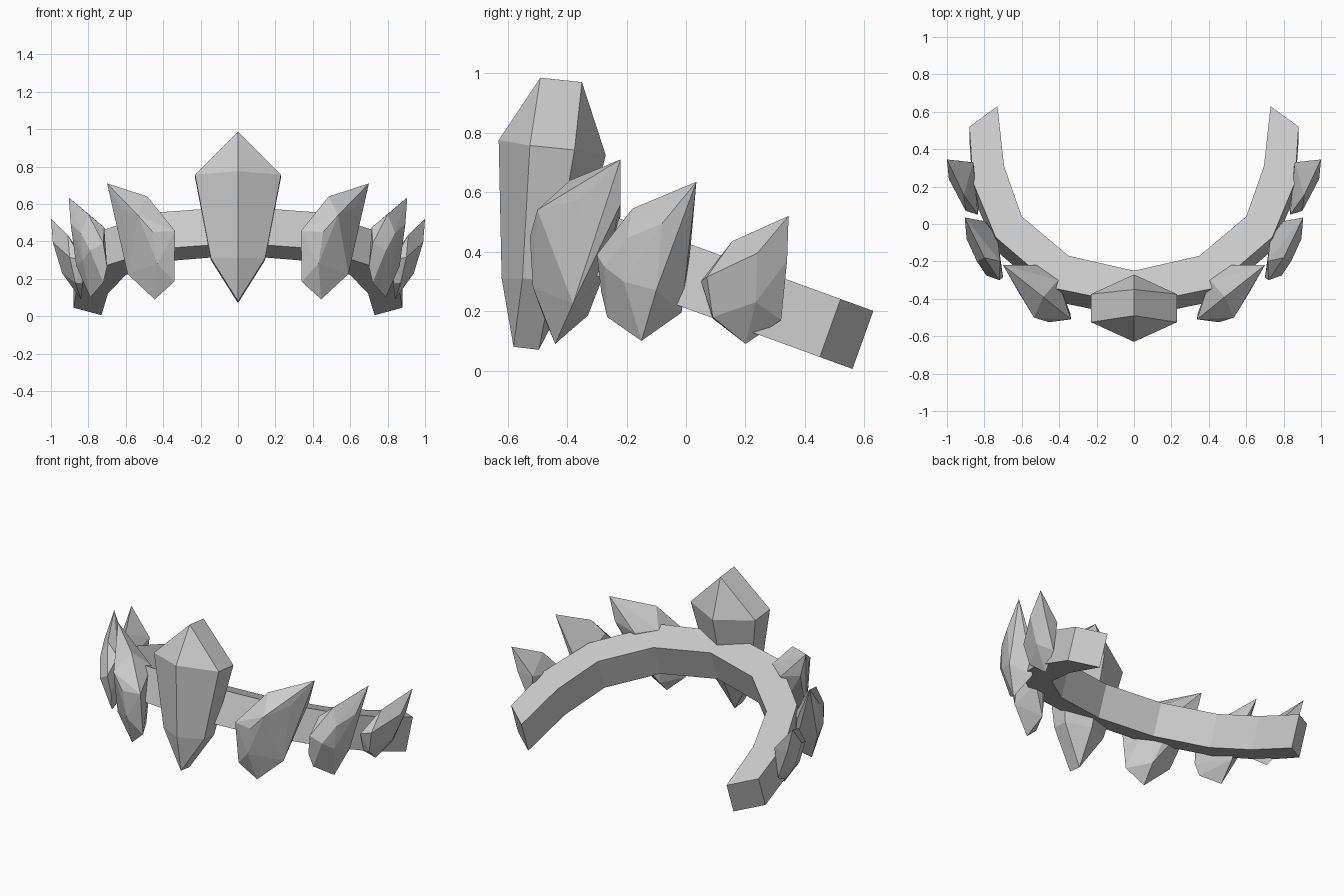
import bpy, bmesh

if "Cube" in bpy.data.objects:
    bpy.data.objects.remove(bpy.data.objects["Cube"])

grey = bpy.data.materials.new("stone_grey")
grey.diffuse_color = (0.6, 0.6, 0.6, 1)
grey.use_nodes = True
grey.node_tree.nodes["Principled BSDF"].inputs["Base Color"].default_value = grey.diffuse_color


def finish(name, bm):
    bmesh.ops.recalc_face_normals(bm, faces=bm.faces)
    mesh = bpy.data.meshes.new(name)
    bm.to_mesh(mesh)
    bm.free()
    mesh.materials.append(grey)
    obj = bpy.data.objects.new(name, mesh)
    bpy.context.collection.objects.link(obj)
    return obj


def crystal(name, corners, side=1):
    """Faceted crystal: the hull around its corner points."""
    bm = bmesh.new()
    for x, y, z in corners:
        bm.verts.new((x * side, y, z))
    res = bmesh.ops.convex_hull(bm, input=bm.verts[:])
    loose = [v for v in bm.verts if not v.link_faces]
    bmesh.ops.delete(bm, geom=loose, context='VERTS')
    bmesh.ops.dissolve_limit(bm, angle_limit=0.05, verts=bm.verts[:], edges=bm.edges[:])
    return finish(name, bm)


# Tilted open band: half plan of the top face, mirrored, dropped along the tilt
inner = [(0, -.25), (.35, -.17), (.60, .04), (.695, .31), (.73, .63)]
outer = [(0, -.43), (.42, -.345), (.74, -.07), (.86, .22), (.88, .52)]


def full(half):
    return [(-x, y) for x, y in half[:0:-1]] + half


bm = bmesh.new()
rings = []
for (ix, iy), (ox, oy) in zip(full(inner), full(outer)):
    ring = []
    for x, y, drop in ((ix, iy, 0), (ox, oy, 0), (ox, oy, 1), (ix, iy, 1)):
        ring.append(bm.verts.new((x, y - .07 * drop, .43 - .364 * y - .195 * drop)))
    rings.append(ring)
for a, b in zip(rings, rings[1:]):
    for i in range(4):
        j = (i + 1) % 4
        bm.faces.new((a[i], a[j], b[j], b[i]))
bm.faces.new(rings[0])
bm.faces.new(rings[-1])
finish("band", bm)

# Tall front crystal: wedge top, two six-sided rings, wedge bottom
front = [(0, -.49, .985), (0, -.35, .97), (0, -.58, .08), (0, -.495, .07),
         (0, -.63, .775), (0, -.27, .725), (0, -.62, .31), (0, -.38, .29)]
for s in (-1, 1):
    front += [(.23 * s, -.525, .757), (.23 * s, -.375, .742),
              (.145 * s, -.55, .31), (.145 * s, -.45, .30)]
crystal("front_crystal", front)

# Side crystals, large to small, on both sides
large = [(.70, -.22, .71), (.485, -.39, .64), (.405, -.30, .54), (.535, -.50, .54),
         (.62, -.36, .575), (.337, -.51, .455), (.455, -.525, .45), (.43, -.515, .28),
         (.34, -.48, .185), (.445, -.44, .09), (.59, -.38, .225), (.42, -.33, .185),
         (.52, -.27, .34), (.66, -.22, .56), (.52, -.22, .52)]
medium = [(.905, .035, .635), (.80, -.18, .545), (.715, -.20, .475), (.84, -.20, .445),
          (.895, -.08, .495), (.72, -.30, .39), (.79, -.275, .35), (.70, -.285, .265),
          (.83, -.21, .30), (.72, -.265, .18), (.79, -.15, .10), (.865, -.10, .27),
          (.76, -.015, .195), (.80, .015, .41), (.73, -.07, .40)]
small = [(1.0, .345, .52), (.91, .155, .435), (.95, .165, .365), (.99, .24, .395),
         (.835, .05, .30), (.90, .07, .315), (.92, .165, .255), (.94, .235, .23),
         (.83, .09, .175), (.87, .09, .18), (.84, .20, .09), (.88, .32, .17),
         (.86, .33, .36), (.96, .34, .37)]
for label, side in (("right", 1), ("left", -1)):
    crystal("large_crystal_" + label, large, side)
    crystal("medium_crystal_" + label, medium, side)
    crystal("small_crystal_" + label, small, side)
